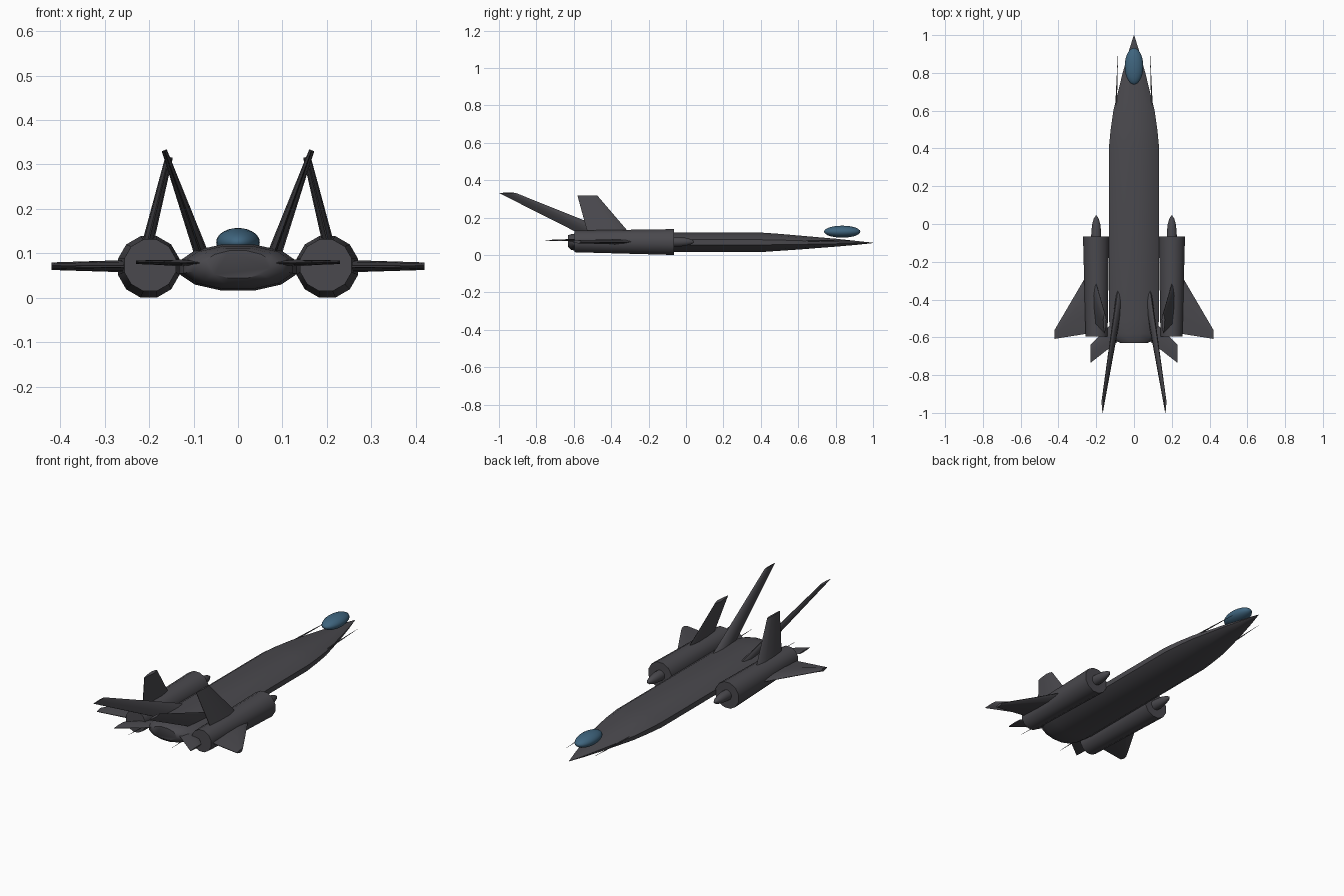
import bpy, math
from mathutils import Vector

if "Cube" in bpy.data.objects:
    bpy.data.objects.remove(bpy.data.objects["Cube"])


def material(name, rgb):
    m = bpy.data.materials.new(name)
    m.diffuse_color = (*rgb, 1)
    m.use_nodes = True
    m.node_tree.nodes["Principled BSDF"].inputs["Base Color"].default_value = m.diffuse_color
    return m


DARK = material("charcoal_skin", (0.068, 0.066, 0.075))
GLASS = material("blue_glass", (0.05, 0.13, 0.21))


def add_object(name, verts, faces, mat, angle=40):
    me = bpy.data.meshes.new(name)
    me.from_pydata(verts, [], faces)
    me.materials.append(mat)
    ob = bpy.data.objects.new(name, me)
    bpy.context.collection.objects.link(ob)
    bpy.ops.object.select_all(action='DESELECT')
    ob.select_set(True)
    bpy.context.view_layer.objects.active = ob
    bpy.ops.object.mode_set(mode='EDIT')
    bpy.ops.mesh.select_all(action='SELECT')
    bpy.ops.mesh.normals_make_consistent(inside=False)
    bpy.ops.object.mode_set(mode='OBJECT')
    bpy.ops.object.shade_smooth_by_angle(angle=math.radians(angle))
    return ob


def skin(name, rings, mat, angle=40):
    # joins equal rings of points and caps both ends
    n = len(rings[0])
    verts = [p for r in rings for p in r]
    faces = [(i * n + j, i * n + (j + 1) % n, (i + 1) * n + (j + 1) % n, (i + 1) * n + j)
             for i in range(len(rings) - 1) for j in range(n)]
    faces += [tuple(range(n)), tuple(range(len(verts) - n, len(verts)))]
    return add_object(name, verts, faces, mat, angle)


def body(name, stations, sides=12, angle=40):
    # station: x, y, z, half width, half height
    rings = []
    for x, y, z, w, h in stations:
        ring = []
        for k in range(sides):
            a = 2 * math.pi * (k + 0.5) / sides
            ring.append((x + w * math.cos(a), y, z + h * math.sin(a)))
        rings.append(ring)
    return skin(name, rings, DARK, angle)


PROFILE = [(0, 0), (0.08, 0.5), (0.3, 1), (0.65, 0.75), (1, 0.12)]


def surface(name, root, tip, side):
    # root / tip: leading edge point, trailing y, thickness
    (r0, ry, rt), (t0, ty, tt) = root, tip
    span = Vector((t0[0] - r0[0], 0, t0[2] - r0[2])).normalized()
    normal = Vector((-span.z, 0, span.x))
    rings = []
    for le, te, th in ((r0, ry, rt), (t0, ty, tt)):
        outline = [(f, h) for f, h in PROFILE] + [(f, -h) for f, h in PROFILE[:0:-1]]
        ring = []
        for f, h in outline:
            p = Vector((le[0], le[1] + (te - le[1]) * f, le[2])) + normal * (h * th / 2)
            ring.append((p.x * side, p.y, p.z))
        rings.append(ring)
    return skin(name, rings, DARK, 45)


# long fuselage, nose toward +y
body("fuselage", [(0, y, z, w, h) for y, z, w, h in (
    (-0.63, 0.075, 0.075, 0.032), (-0.615, 0.07, 0.105, 0.043), (-0.58, 0.068, 0.128, 0.05),
    (-0.5, 0.068, 0.138, 0.054), (0.4, 0.068, 0.138, 0.054), (0.5, 0.068, 0.128, 0.047),
    (0.6, 0.067, 0.113, 0.039), (0.8, 0.066, 0.062, 0.022), (0.92, 0.065, 0.027, 0.01),
    (1.0, 0.065, 0.001, 0.001))])

# glass canopy
bpy.ops.mesh.primitive_uv_sphere_add(segments=24, ring_count=14, radius=1, location=(0, 0.835, 0.125))
canopy = bpy.context.object
canopy.name = "canopy"
canopy.scale = (0.049, 0.097, 0.032)
canopy.data.materials.append(GLASS)
bpy.ops.object.shade_smooth()

for side, tag in ((-1, "left"), (1, "right")):
    # engine pod with rounded inlet spike
    body(tag + "_engine_pod", [(side * 0.201, -0.065, 0.0695, 0.0715, 0.0715),
                               (side * 0.198, -0.595, 0.073, 0.06, 0.06)])
    body(tag + "_inlet_spike", [(side * 0.2, y, 0.071, r, r) for y, r in (
        (-0.1, 0.028), (-0.04, 0.027), (0.0, 0.022), (0.03, 0.013), (0.044, 0.003))])
    # slim probe running the length of the fuselage edge
    body(tag + "_edge_probe", [(side * x, y, 0.077, r, r) for x, y, r in (
        (0.085, 0.9, 0.0006), (0.093, 0.68, 0.004), (0.098, 0.5, 0.006),
        (0.12, -0.4, 0.006), (0.13, -0.75, 0.0006))], 8)
    # outer delta wing
    surface(tag + "_wing", ((0.18, -0.15, 0.071), -0.57, 0.032),
            ((0.42, -0.56, 0.071), -0.608, 0.017), side)
    # short fin on the pod, leaning inward
    surface(tag + "_pod_fin", ((0.205, -0.3, 0.115), -0.525, 0.026),
            ((0.155, -0.473, 0.317), -0.58, 0.017), side)
    # tall swept fin on the fuselage, leaning outward
    surface(tag + "_tall_fin", ((0.081, -0.32, 0.095), -0.53, 0.032),
            ((0.166, -0.91, 0.332), -1.0, 0.012), side)
    # small tailplane
    surface(tag + "_tailplane", ((0.07, -0.48, 0.078), -0.61, 0.018),
            ((0.23, -0.64, 0.08), -0.735, 0.008), side)
